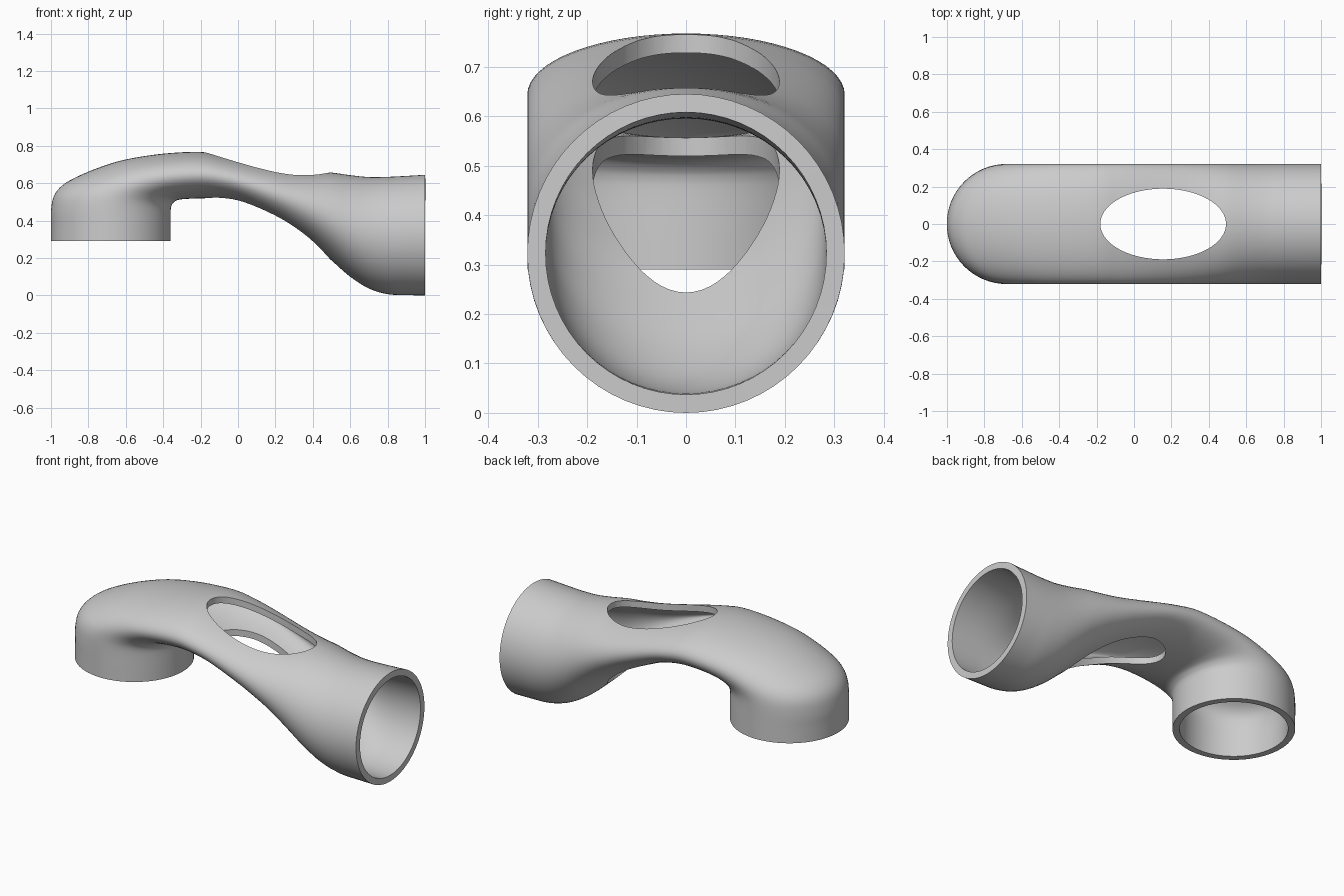
import bpy, bmesh, math
from mathutils import Vector

if "Cube" in bpy.data.objects:
    bpy.data.objects.remove(bpy.data.objects["Cube"], do_unlink=True)

HALF_WIDTH, WALL = 0.321, 0.037
SIDES, STEPS = 64, 4

# Each section: crown x, z and belly x, z, from the downturned neck to the open end
SECTIONS = [
    (-1, .29, -.36, .29), (-1, .37, -.36, .37), (-1, .45, -.36, .45),
    (-.985, .53, -.357, .475), (-.94, .588, -.35, .49), (-.86, .635, -.335, .505),
    (-.74, .685, -.315, .512), (-.6, .727, -.29, .515), (-.4, .758, -.24, .518),
    (-.2, .767, -.17, .519), (-.08, .747, -.08, .51), (.03, .723, .03, .48),
    (.2, .687, .2, .40), (.3, .670, .3, .342), (.4, .661, .4, .273),
    (.5, .657, .5, .187), (.6, .643, .6, .10), (.7, .633, .7, .037),
    (.8, .634, .8, .007), (.9, .639, .9, .002), (1, .645, 1, 0),
]


def smooth_sections(keys):
    """Catmull-Rom interpolation between the key sections."""
    pts = [Vector(k) for k in keys]
    pts = [2 * pts[0] - pts[1]] + pts + [2 * pts[-1] - pts[-2]]
    out = []
    for a, b, c, d in zip(pts, pts[1:], pts[2:], pts[3:]):
        for s in range(STEPS):
            t = s / STEPS
            out.append(0.5 * (2 * b + (c - a) * t + (2 * a - 5 * b + 4 * c - d) * t * t
                              + (3 * b - a - 3 * c + d) * t ** 3))
    return out + [pts[-2]]


def finish(bm, name):
    mesh = bpy.data.meshes.new(name)
    bm.to_mesh(mesh)
    bm.free()
    obj = bpy.data.objects.new(name, mesh)
    bpy.context.collection.objects.link(obj)
    return obj


# Outer skin lofted through elliptical sections
bm = bmesh.new()
rings = []
for tx, tz, bx, bz in smooth_sections(SECTIONS):
    top, bottom = Vector((tx, 0, tz)), Vector((bx, 0, bz))
    mid, half = (top + bottom) / 2, (top - bottom) / 2
    angles = [2 * math.pi * j / SIDES for j in range(SIDES)]
    rings.append([bm.verts.new(mid + half * math.cos(a) + Vector((0, HALF_WIDTH * math.sin(a), 0)))
                  for a in angles])
for r, s in zip(rings, rings[1:]):
    for j in range(SIDES):
        k = (j + 1) % SIDES
        bm.faces.new((r[j], s[j], s[k], r[k]))
pipe = finish(bm, "curved_pipe")

# Oval hole cutter running vertically through both walls
bm = bmesh.new()
bmesh.ops.create_cone(bm, cap_ends=True, segments=72, radius1=1, radius2=1, depth=2)
bmesh.ops.scale(bm, vec=(0.336, 0.189, 1), verts=bm.verts)
bmesh.ops.translate(bm, vec=(0.156, 0, 0.5), verts=bm.verts)
cutter = finish(bm, "oval_hole_cutter")
cutter.hide_render = True

# Wall thickness, then the hole
wall = pipe.modifiers.new("wall", 'SOLIDIFY')
wall.thickness, wall.offset, wall.use_even_offset = WALL, -1, True
hole = pipe.modifiers.new("hole", 'BOOLEAN')
hole.operation, hole.solver, hole.object = 'DIFFERENCE', 'EXACT', cutter

bpy.ops.object.select_all(action='DESELECT')
pipe.select_set(True)
bpy.context.view_layer.objects.active = pipe
for name in ("wall", "hole"):
    bpy.ops.object.modifier_apply(modifier=name)
bpy.data.objects.remove(cutter, do_unlink=True)

# Plain grey finish
grey = bpy.data.materials.new("light grey")
grey.use_nodes = True
colour = (0.6, 0.6, 0.6, 1)
grey.diffuse_color = colour
grey.node_tree.nodes["Principled BSDF"].inputs["Base Color"].default_value = colour
pipe.data.materials.clear()
pipe.data.materials.append(grey)
bpy.ops.object.shade_smooth_by_angle(angle=math.radians(35))
